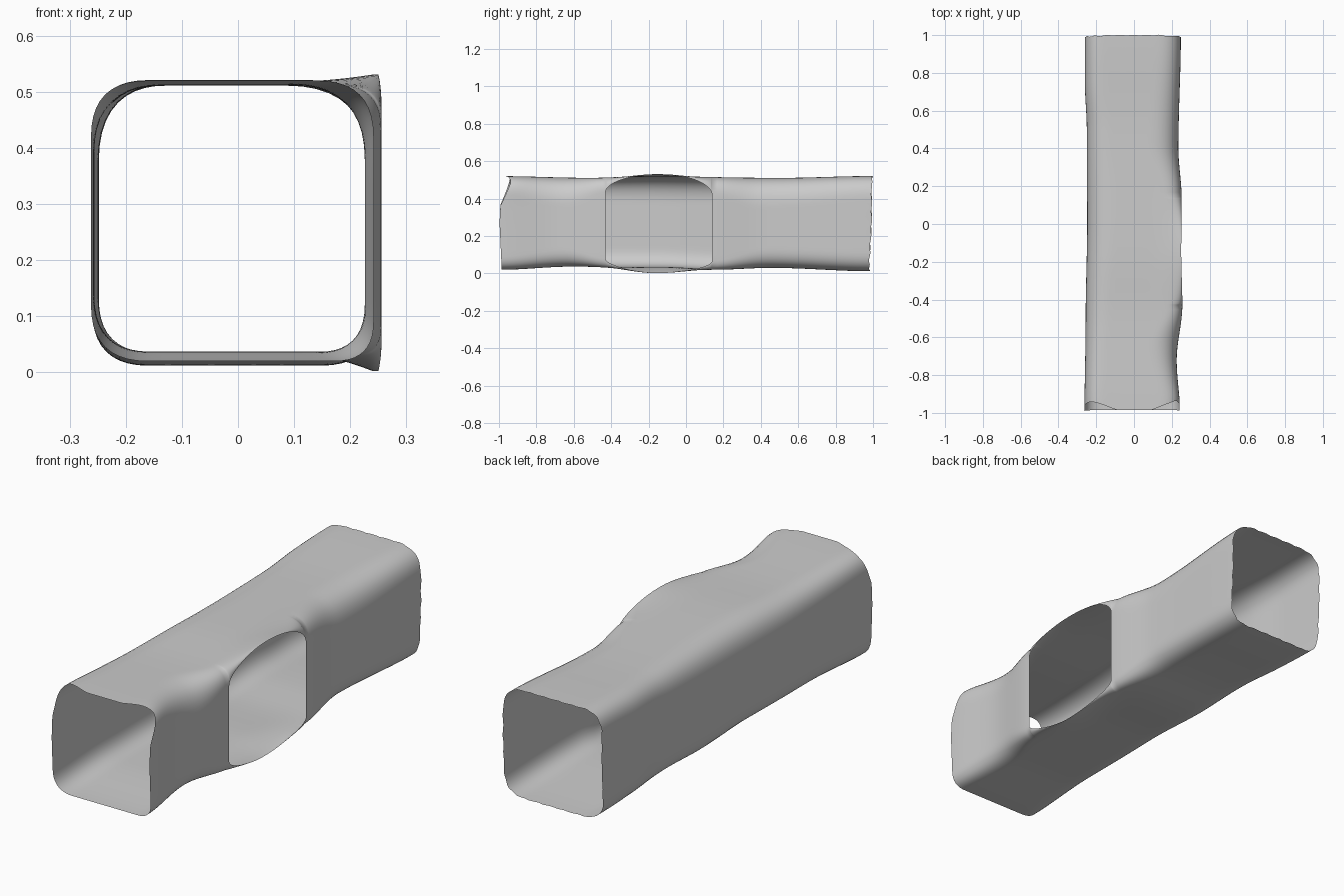
import bpy, bmesh, math
from mathutils import Vector

cube = bpy.data.objects.get("Cube")
if cube:
    bpy.data.objects.remove(cube, do_unlink=True)

OPEN_A, OPEN_B = -0.43, 0.14          # side doorway along y


def keyed(y, *keys):
    """Smooth interpolation through (y, value) keys."""
    if y <= keys[0][0]:
        return keys[0][1]
    for (a, u), (b, v) in zip(keys, keys[1:]):
        if y <= b:
            t = (y - a) / (b - a)
            return u + (v - u) * t * t * (3 - 2 * t)
    return keys[-1][1]


def line(a, b, n):
    return [a.lerp(b, i / n) for i in range(n)]


def corner(a, c, b, n=10):
    return [a.lerp(c, i / n).lerp(c.lerp(b, i / n), i / n) for i in range(n)]


def section(y):
    """Rounded square ring; its right corners unroll beside the doorway."""
    right = keyed(y, (-1, .242), (-.72, .226), (-.43, .256), (-.15, .25),
                  (.14, .252), (.4, .235), (1, .248))
    left = keyed(y, (-1, -.262), (-.5, -.256), (0, -.248), (.5, -.25), (.75, -.26), (1, -.26))
    top = keyed(y, (-1, .52), (-.5, .511), (-.15, .518), (.5, .511), (1, .521))
    low = keyed(y, (-1, .02), (-.6, .037), (-.15, .035), (.2, .022), (.45, .03), (1, .012))
    r_tr = keyed(y, (-1, .1), (-.65, .14), (-.43, .08), (.14, .1), (.4, .15), (1, .12))
    r_br = keyed(y, (-1, .07), (-.65, .09), (-.43, .05), (.14, .05), (.45, .1), (1, .1))
    r_tl, r_bl = keyed(y, (-1, .1), (0, .14), (1, .1)), .1
    t = (2 * y - OPEN_A - OPEN_B) / (OPEN_B - OPEN_A)
    f = max(0, 1 - abs(t) ** 2.5) ** 0.5
    P = lambda x, z: Vector((x, y, z))
    tr = (P(right, top - r_tr * (1 - f)), P(right, top), P(right - r_tr, top))
    tl = (P(left + r_tl, top), P(left, top), P(left, top - r_tl))
    bl = (P(left, low + r_bl), P(left, low), P(left + r_bl, low))
    br = (P(right - r_br, low), P(right, low), P(right, low + r_br * (1 - f)))
    pts = (corner(*tr) + line(tr[2], tl[0], 12) + corner(*tl) + line(tl[2], bl[0], 12)
           + corner(*bl) + line(bl[2], br[0], 12) + corner(*br))
    wall_start = len(pts)
    pts += line(br[2], tr[0], 12)
    # flared lips above and below the doorway, and uneven cut ends
    flare = math.exp(-((y + .16) / .22) ** 2)
    front = max(0, (-y - .7) / .3) ** 2
    back = max(0, (y - .7) / .3) ** 2
    for p in pts:
        w = min(1, max(0, (p.x - .08) / .16))
        w *= w * flare
        hx, hz = abs(p.x) / .25, (p.z - .27) / .25
        upper = max(0, 1 - math.hypot(hx - .85, hz - .85) / .5)
        p.z += w * (.013 if p.z > .27 else -.033)
        p.y += front * (.055 * upper + .012 * (1 - min(1, abs(hz))) * -1 + .015)
        p.y -= back * (.015 * max(0, hx - .5) + .015 * max(0, -hz)
                       + .003 * math.sin(p.x * 90 + p.z * 70))
    return pts, wall_start


# rows along the tunnel, denser at the doorway ends
rows = [-1 + (OPEN_A + 1) * i / 24 for i in range(24)]
rows += [(OPEN_A + OPEN_B) / 2 - (OPEN_B - OPEN_A) / 2 * math.cos(math.pi * i / 28)
         for i in range(28)]
rows += [OPEN_B + (1 - OPEN_B) * i / 32 for i in range(33)]

# tunnel shell, with the doorway left out of the right wall
bm = bmesh.new()
rings = []
for y in rows:
    pts, wall_start = section(y)
    rings.append([bm.verts.new(p) for p in pts])
for j, (a, b) in enumerate(zip(rings, rings[1:])):
    middle = (rows[j] + rows[j + 1]) / 2
    for i in range(len(a)):
        if i >= wall_start and OPEN_A < middle < OPEN_B:
            continue
        k = (i + 1) % len(a)
        bm.faces.new((a[i], a[k], b[k], b[i]))
bmesh.ops.remove_doubles(bm, verts=bm.verts, dist=0.0002)
bmesh.ops.recalc_face_normals(bm, faces=bm.faces)
# the outside of the shell faces outward
roof = max(bm.faces, key=lambda q: q.calc_center_median().z)
if roof.normal.z < 0:
    bmesh.ops.reverse_faces(bm, faces=bm.faces)
for face in bm.faces:
    face.smooth = True
mesh = bpy.data.meshes.new("tunnel_shell")
bm.to_mesh(mesh)
bm.free()
tunnel = bpy.data.objects.new("tunnel_shell", mesh)
bpy.context.collection.objects.link(tunnel)

# plain grey material
grey = bpy.data.materials.new("plain_grey")
grey.use_nodes = True
colour = (0.6, 0.6, 0.6, 1)
grey.diffuse_color = colour
grey.node_tree.nodes["Principled BSDF"].inputs["Base Color"].default_value = colour
mesh.materials.append(grey)
